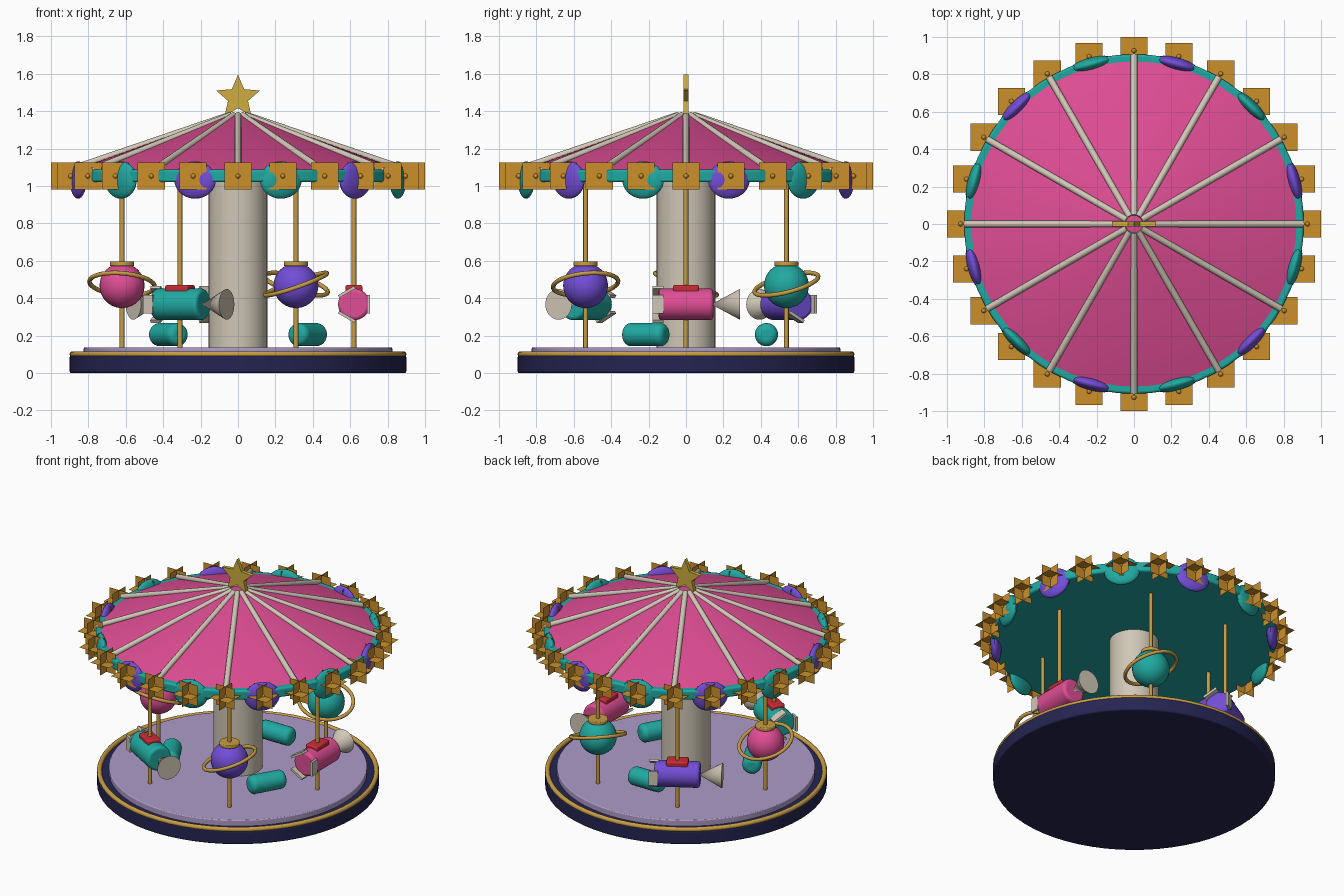
import bpy, bmesh, math
from mathutils import Matrix, Vector

if "Cube" in bpy.data.objects:
    bpy.data.objects.remove(bpy.data.objects["Cube"])

PI = math.pi


def material(name, rgb):
    m = bpy.data.materials.new(name)
    m.diffuse_color = (*rgb, 1)
    m.use_nodes = True
    m.node_tree.nodes["Principled BSDF"].inputs["Base Color"].default_value = m.diffuse_color
    return m


NAVY = material("navy", (0.018, 0.018, 0.085))
LAVENDER = material("lavender", (0.42, 0.33, 0.58))
TEAL = material("teal", (0.015, 0.40, 0.36))
PINK = material("pink", (0.74, 0.075, 0.30))
GOLD = material("gold", (0.58, 0.34, 0.06))
AMBER = material("amber", (0.60, 0.28, 0.025))
CREAM = material("cream", (0.63, 0.57, 0.47))
PURPLE = material("purple", (0.17, 0.075, 0.68))
RED = material("red", (0.60, 0.025, 0.035))
YELLOW = material("star yellow", (0.62, 0.42, 0.05))


def finish(name, bm, mat, matrix=Matrix(), smooth=True, bevel=0, segments=3):
    """Turn a bmesh into a named, coloured object placed by a matrix."""
    me = bpy.data.meshes.new(name)
    bm.to_mesh(me)
    bm.free()
    me.materials.append(mat)
    ob = bpy.data.objects.new(name, me)
    bpy.context.collection.objects.link(ob)
    ob.matrix_world = matrix
    if bevel:
        mod = ob.modifiers.new("bevel", 'BEVEL')
        mod.width, mod.segments = bevel, segments
    if smooth:
        bpy.ops.object.select_all(action='DESELECT')
        ob.select_set(True)
        bpy.context.view_layer.objects.active = ob
        bpy.ops.object.shade_smooth_by_angle(angle=math.radians(40))
    return ob


def cone(name, r1, r2, z1, z2, mat, matrix=Matrix(), n=32, **kw):
    """Cylinder or cone along local z from z1 to z2."""
    bm = bmesh.new()
    bmesh.ops.create_cone(bm, cap_ends=True, segments=n, radius1=r1, radius2=r2,
                          depth=z2 - z1, matrix=Matrix.Translation((0, 0, (z1 + z2) / 2)))
    return finish(name, bm, mat, matrix, **kw)


def ball(name, size, mat, matrix=Matrix(), u=24, v=16):
    bm = bmesh.new()
    bmesh.ops.create_uvsphere(bm, u_segments=u, v_segments=v, radius=1,
                              matrix=Matrix.Diagonal((*size, 1)))
    return finish(name, bm, mat, matrix)


def box(name, size, mat, matrix=Matrix(), **kw):
    bm = bmesh.new()
    bmesh.ops.create_cube(bm, size=1, matrix=Matrix.Diagonal((*size, 1)))
    return finish(name, bm, mat, matrix, **kw)


def ring(name, major, minor, mat, matrix=Matrix(), n=48, k=10):
    bm = bmesh.new()
    rows = []
    for i in range(n):
        a = 2 * PI * i / n
        rows.append([bm.verts.new(((major + minor * math.cos(b)) * math.cos(a),
                                   (major + minor * math.cos(b)) * math.sin(a),
                                   minor * math.sin(b)))
                     for b in (2 * PI * j / k for j in range(k))])
    for i in range(n):
        p, q = rows[i], rows[(i + 1) % n]
        for j in range(k):
            bm.faces.new((p[j], q[j], q[(j + 1) % k], p[(j + 1) % k]))
    return finish(name, bm, mat, matrix)


def move(x, y, z):
    return Matrix.Translation((x, y, z))


def turn(deg, axis='Z'):
    return Matrix.Rotation(math.radians(deg), 4, axis)


def polar(deg, r, z):
    """Frame with x pointing outward and y along the direction of travel."""
    return turn(deg) @ move(r, 0, z)


# Platform and column
cone("base", 0.9, 0.9, 0, 0.095, NAVY, n=64, bevel=0.01)
ring("base_trim", 0.885, 0.016, GOLD, move(0, 0, 0.1), n=64)
cone("deck", 0.825, 0.825, 0.08, 0.136, LAVENDER, n=64, bevel=0.006)
cone("column", 0.157, 0.157, 0.13, 1.06, CREAM, n=40)

# Canopy with rim and ribs
cone("canopy_rim", 0.908, 0.908, 1.02, 1.087, TEAL, n=64, bevel=0.012)
cone("canopy_roof", 0.888, 0.058, 1.08, 1.38, PINK, n=64)
for i in range(12):
    lo, hi = Vector((0.905, 0, 1.085)), Vector((0.045, 0, 1.378))
    rot = (hi - lo).to_track_quat('Z', 'Y').to_matrix().to_4x4()
    cone("canopy_rib", 0.018, 0.018, 0, (hi - lo).length, CREAM,
         turn(30 * i) @ Matrix.Translation(lo) @ rot, n=12)

# Hanging scallops in alternating colours
for i in range(12):
    ball("scallop", (0.035, 0.115, 0.1), (PURPLE, TEAL)[i % 2], polar(15 + 30 * i, 0.885, 1.032))

# Rim lamps: three crossed square sheets around a small bulb, all axis aligned
for i in range(24):
    a = 2 * PI * i / 24
    spot = move(0.927 * math.cos(a), 0.927 * math.sin(a), 1.053)
    bm = bmesh.new()
    for rot in (Matrix(), turn(90, 'X'), turn(90, 'Y')):
        bmesh.ops.create_grid(bm, x_segments=1, y_segments=1, size=0.0725, matrix=rot)
    finish("rim_lamp", bm, AMBER, spot, smooth=False)
    ball("rim_bulb", (0.013,) * 3, AMBER, spot, u=10, v=8)

# Star finial
bm = bmesh.new()
outline = []
for i in range(10):
    r, a = (0.123, 0.056)[i % 2], PI / 2 + i * PI / 5
    outline.append(bm.verts.new((r * math.cos(a), -0.0125, r * math.sin(a))))
face = bm.faces.new(outline)
ext = bmesh.ops.extrude_face_region(bm, geom=[face])
bmesh.ops.translate(bm, vec=(0, 0.025, 0),
                    verts=[v for v in ext['geom'] if isinstance(v, bmesh.types.BMVert)])
bmesh.ops.recalc_face_normals(bm, faces=bm.faces)
finish("star_finial", bm, YELLOW, move(0, 0, 1.472), smooth=False)


def planet(deg, mat):
    ball("planet", (0.12,) * 3, mat, polar(deg, 0.62, 0.467), u=32, v=20)
    tilt = turn(-5, 'Y') @ turn(19.5, 'X')
    ring("planet_ring", 0.175, 0.012, GOLD, polar(deg, 0.62, 0.475) @ tilt)
    cone("planet_cap", 0.065, 0.065, 0.572, 0.596, GOLD, polar(deg, 0.62, 0), n=24, bevel=0.005)


def rocket(deg, mat):
    frame = polar(deg, 0.62, 0.367)
    along = frame @ turn(-90, 'X')          # local z runs along the travel direction
    cone("rocket_body", 0.085, 0.085, -0.146, 0.146, mat, along, bevel=0.018)
    cone("rocket_cone", 0.0, 0.082, 0.135, 0.288, CREAM, along)
    for k in range(3):
        box("rocket_fin", (0.016, 0.06, 0.1), CREAM,
            frame @ turn(120 * k, 'Y') @ move(0.077, -0.15, 0), smooth=False)
    box("saddle", (0.09, 0.14, 0.04), RED, frame @ move(0, 0, 0.083), bevel=0.01)


# Rides on poles, alternating rockets and planets
for i, (ride, mat) in enumerate([(rocket, PINK), (planet, TEAL), (rocket, PURPLE),
                                 (planet, PINK), (rocket, TEAL), (planet, PURPLE)]):
    ride(60 * i, mat)
    cone("pole", 0.0125, 0.0125, 0.13, 1.04, GOLD, polar(60 * i, 0.62, 0), n=12)

# Rounded bench pods on the deck
for deg in (-30, 90, 210):
    cone("bench_pod", 0.062, 0.062, -0.125, 0.125, TEAL,
         polar(deg, 0.43, 0.205) @ turn(-90, 'X'), bevel=0.035, segments=5)
